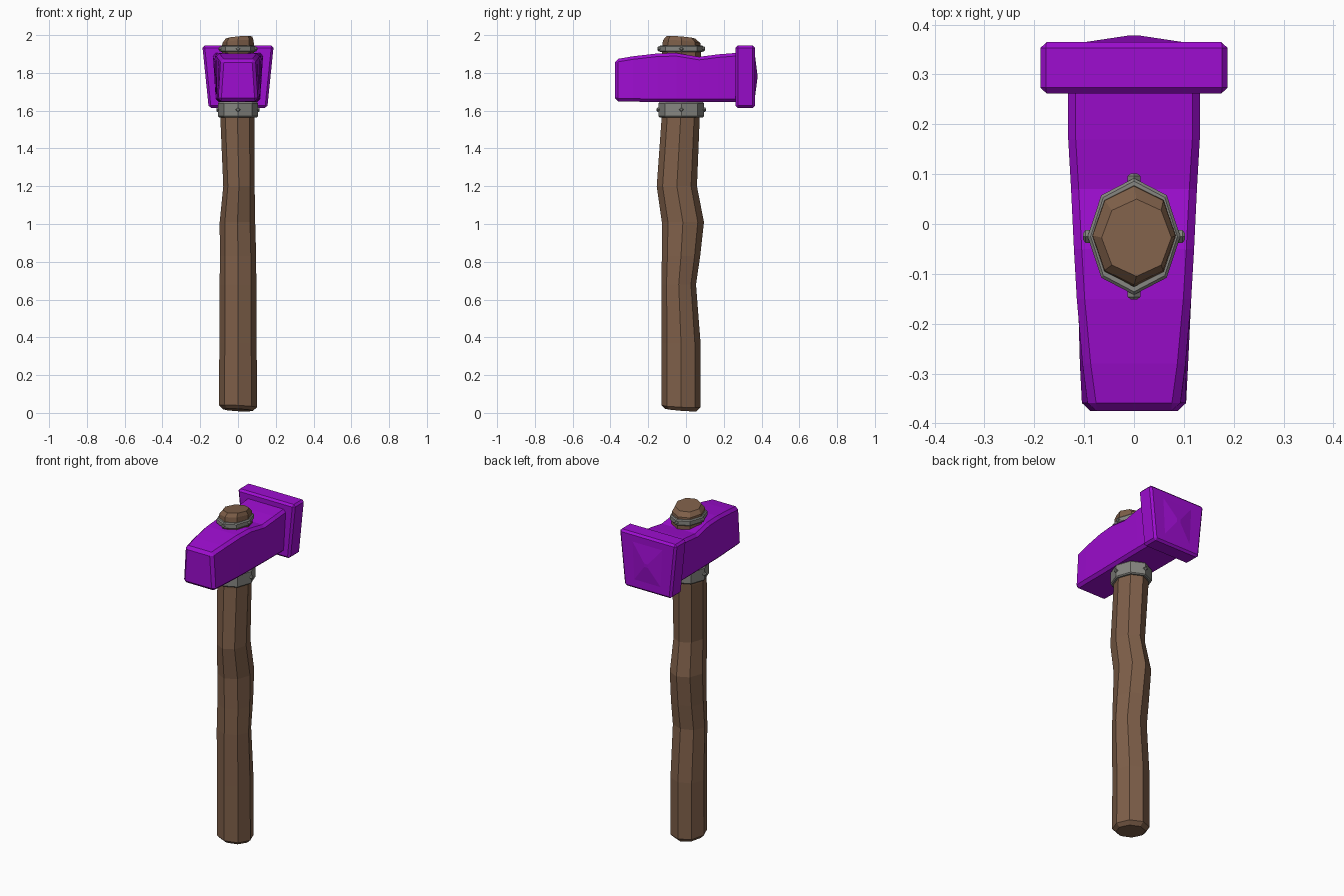
import bpy, bmesh, math
from mathutils import Vector

if "Cube" in bpy.data.objects:
    bpy.data.objects.remove(bpy.data.objects["Cube"])


def material(name, rgb):
    m = bpy.data.materials.new(name)
    m.diffuse_color = (*rgb, 1)
    m.use_nodes = True
    m.node_tree.nodes["Principled BSDF"].inputs["Base Color"].default_value = m.diffuse_color
    return m


PURPLE = material("purple metal", (0.34, 0.004, 0.63))
BROWN = material("brown wood", (0.21, 0.115, 0.067))
GREY = material("grey iron", (0.24, 0.24, 0.22))
CY = -0.025


def loft(name, rings, mat, bevel=0.0, closed=False):
    """Skin a list of equal-length rings, capped or joined end to start."""
    bm = bmesh.new()
    vs = [[bm.verts.new(p) for p in r] for r in rings]
    n = len(rings[0])
    pairs = list(zip(vs, vs[1:])) + ([(vs[-1], vs[0])] if closed else [])
    for a, b in pairs:
        for i in range(n):
            j = (i + 1) % n
            bm.faces.new((a[i], a[j], b[j], b[i]))
    if not closed:
        bm.faces.new(vs[0])
        bm.faces.new(vs[-1])
    bmesh.ops.recalc_face_normals(bm, faces=bm.faces)
    me = bpy.data.meshes.new(name)
    bm.to_mesh(me)
    bm.free()
    me.materials.append(mat)
    ob = bpy.data.objects.new(name, me)
    bpy.context.collection.objects.link(ob)
    if bevel:
        mod = ob.modifiers.new("chamfer", 'BEVEL')
        mod.width, mod.segments = bevel, 1
        mod.limit_method, mod.angle_limit = 'ANGLE', math.radians(40)
    return ob


def octagon(z, rx, y0, y1, cx=0.0, sx=0.0, sy=0.0):
    """Oval octagon with corners on the axes; sx and sy tilt it."""
    pts = []
    for i in range(8):
        a = math.pi * i / 4
        x = cx + rx * math.cos(a)
        y = (y0 + y1) / 2 + (y1 - y0) / 2 * math.sin(a)
        pts.append((x, y, z + sx * x + sy * (y - CY)))
    return pts


# Crooked wooden handle, back to front extents given per height
loft("handle", [
    octagon(0.015, 0.08, -0.11, 0.055, 0, -0.05, -0.08),
    octagon(0.035, 0.10, -0.13, 0.077, 0, -0.05, -0.05),
    octagon(0.37, 0.099, -0.13, 0.077),
    octagon(0.68, 0.097, -0.13, 0.053),
    octagon(0.83, 0.096, -0.128, 0.075),
    octagon(1.01, 0.094, -0.128, 0.095, -0.003),
    octagon(1.20, 0.083, -0.155, 0.058, 0.005),
    octagon(1.55, 0.09, -0.13, 0.072, -0.003),
    octagon(1.92, 0.085, -0.128, 0.08),
    octagon(1.965, 0.083, -0.122, 0.076, 0, 0.08, -0.08),
    octagon(1.987, 0.07, -0.105, 0.05, 0.005, 0.08, -0.08),
], BROWN)

# Iron collars with four studs each
for label, z0, z1, rx, ry in (("lower", 1.565, 1.645, 0.106, 0.121),
                              ("upper", 1.91, 1.945, 0.093, 0.117)):
    c = 0.006

    def ring(z, d):
        return octagon(z, rx - d, CY - ry + d, CY + ry - d)

    loft(label + "_collar", [ring(z0, 0.016), ring(z0, c), ring(z0 + c, 0), ring(z1 - c, 0),
                             ring(z1, c), ring(z1, 0.016)], GREY, closed=True)
    for i in range(4):
        d = Vector((math.cos(i * math.pi / 2), math.sin(i * math.pi / 2), 0))
        t = Vector((-d.y, d.x, 0))
        base = Vector((d.x * rx, CY + d.y * ry, (z0 + z1) / 2))
        loft(f"{label}_stud_{i + 1}",
             [[base + d * o + t * (u * s) + Vector((0, 0, w * s))
               for u, w in ((-1, 0), (0, -1), (1, 0), (0, 1))]
              for o, s in ((-0.012, 0.013), (0.004, 0.013), (0.009, 0.007))], GREY)


def block(y, wb, wt, z0, z1):
    return [(-wb, y, z0), (wb, y, z0), (wt, y, z1), (-wt, y, z1)]


# Tapered head with a gently waved top
loft("hammer_head", [
    block(-0.375, 0.105, 0.09, 1.65, 1.872),
    block(-0.28, 0.109, 0.103, 1.648, 1.888),
    block(-0.15, 0.112, 0.115, 1.645, 1.903),
    block(-0.05, 0.114, 0.121, 1.645, 1.905),
    block(0.07, 0.116, 0.127, 1.645, 1.885),
    block(0.17, 0.117, 0.133, 1.645, 1.898),
    block(0.28, 0.117, 0.133, 1.645, 1.907),
], PURPLE, 0.016)

# Flared striking plate
loft("striking_plate", [block(0.262, 0.155, 0.189, 1.615, 1.945),
                        block(0.365, 0.155, 0.189, 1.615, 1.945)], PURPLE, 0.012)

# Shallow pointed swelling on the striking face
loft("striking_face", [block(0.361, 0.11, 0.125, 1.64, 1.925),
                       block(0.378, 0.012, 0.012, 1.77, 1.79)], PURPLE)
